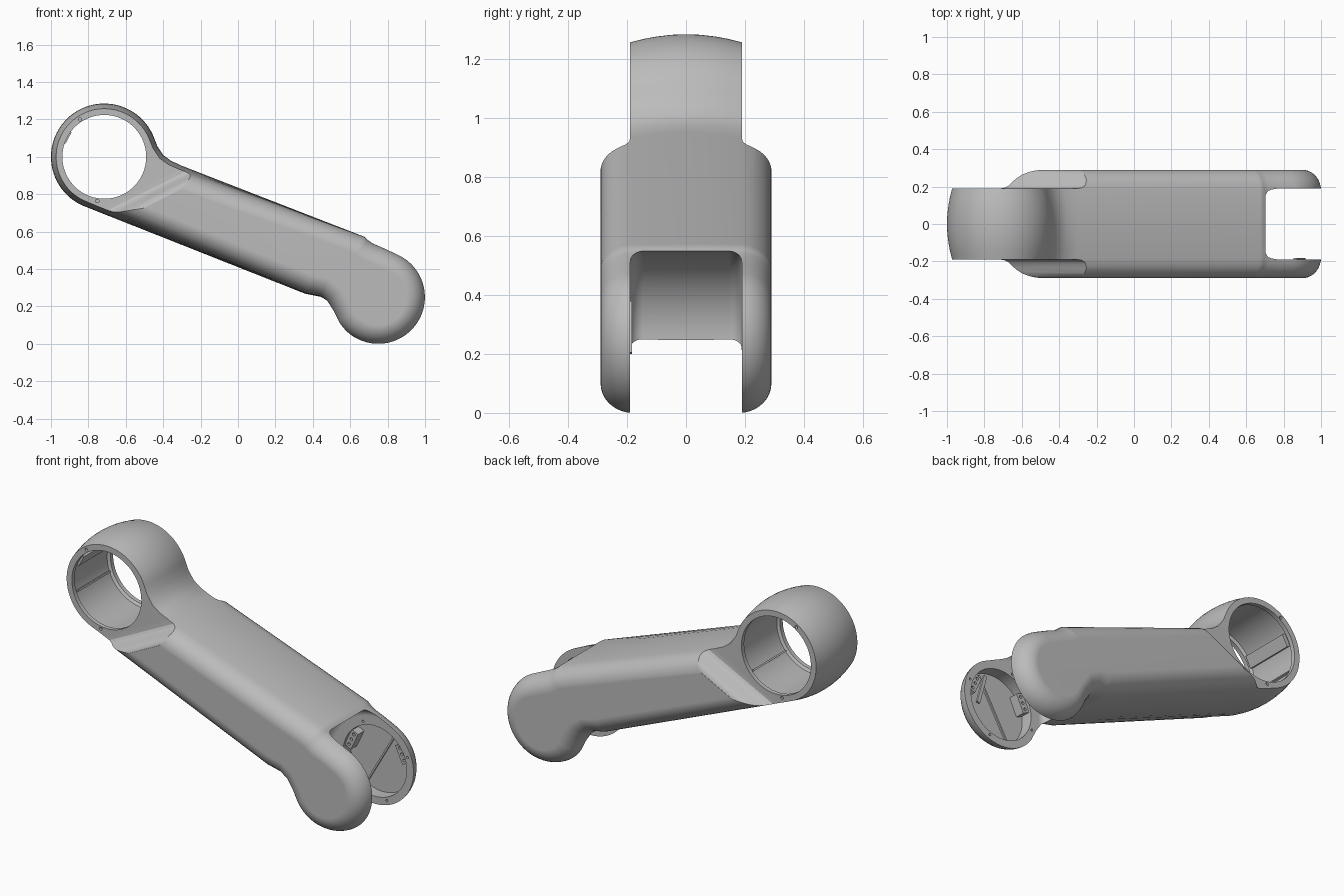
import bpy, bmesh
from math import sin, cos, pi, radians, sqrt
from mathutils import Vector, Matrix

cube = bpy.data.objects.get("Cube")
if cube:
    bpy.data.objects.remove(cube, do_unlink=True)

grey = bpy.data.materials.new("matte_grey")
grey.use_nodes = True
grey.diffuse_color = (0.5, 0.5, 0.5, 1)
grey.node_tree.nodes["Principled BSDF"].inputs["Base Color"].default_value = (0.5, 0.5, 0.5, 1)

RING, RING_R = Vector((-0.715, 1.0)), 0.285
FORK, FORK_R = Vector((0.75, 0.25)), 0.25
CHEEK, WIDE = 0.19, 0.29


def polar(centre, r, deg):
    return centre + r * Vector((cos(radians(deg)), sin(radians(deg))))


def arc(centre, r, start, end, n):
    return [polar(centre, r, start + (end - start) * i / n) for i in range(n + 1)]


def make(name, bm):
    bmesh.ops.recalc_face_normals(bm, faces=bm.faces)
    me = bpy.data.meshes.new(name)
    bm.to_mesh(me)
    bm.free()
    me.materials.append(grey)
    ob = bpy.data.objects.new(name, me)
    bpy.context.collection.objects.link(ob)
    return ob


def loft(name, rings):
    """Join equal closed loops and cap both ends."""
    bm = bmesh.new()
    loops = [[bm.verts.new(p) for p in ring] for ring in rings]
    n = len(loops[0])
    for a, b in zip(loops, loops[1:]):
        for i in range(n):
            j = (i + 1) % n
            bm.faces.new((a[i], a[j], b[j], b[i]))
    bm.faces.new(loops[0])
    bm.faces.new(loops[-1])
    return make(name, bm)


def lathe(name, centre, profile, n=96):
    """Solid of revolution about the y direction; profile holds (y, radius)."""
    return loft(name, [[(p.x, y, p.y) for p in arc(centre, r, 0, 360 - 360 / n, n - 1)]
                       for y, r in profile])


def block(name, centre, size, tilt=0):
    bm = bmesh.new()
    bmesh.ops.create_cube(bm, size=1)
    mat = Matrix.Translation(centre) @ Matrix.Rotation(-radians(tilt), 4, 'Y') @ Matrix.Diagonal((*size, 1))
    bmesh.ops.transform(bm, matrix=mat, verts=bm.verts)
    return make(name, bm)


def cut(target, cutter):
    mod = target.modifiers.new("cut", 'BOOLEAN')
    mod.operation, mod.solver, mod.object = 'DIFFERENCE', 'EXACT', cutter
    bpy.context.view_layer.objects.active = target
    bpy.ops.object.modifier_apply(modifier=mod.name)
    bpy.data.objects.remove(cutter, do_unlink=True)


# Side outline: ring, underside, fork eye, step, top edge and neck fillet
outline = arc(RING, RING_R, 20, 248.7, 64)
outline += [Vector(p) for p in ((0.36, 0.268), (0.40, 0.26), (0.44, 0.252), (0.475, 0.227), (0.51, 0.174))]
outline += arc(FORK, FORK_R, 212, 425, 64)
outline += [Vector(p) for p in ((0.78, 0.512), (0.72, 0.537), (0.695, 0.555), (0.675, 0.573),
                                (-0.30, 0.952), (-0.36, 0.98), (-0.40, 1.01), (-0.43, 1.055))]


def inward(i):
    a, b, c = outline[i - 1], outline[i], outline[(i + 1) % len(outline)]
    d, e = (b - a).normalized(), (c - b).normalized()
    n1, n2 = Vector((-d.y, d.x)), Vector((-e.y, e.x))
    return (n1 + n2) / (1 + n1.dot(n2))


normals = [inward(i) for i in range(len(outline))]


def section(y):
    """Outline inset by a slight crown and by the rounded side edge."""
    t = max(0, (abs(y) - 0.18) / (WIDE - 0.18))
    edge = 0.1 * (1 - sqrt(max(0, 1 - t * t)))
    crown = 0.028 * min(1, abs(y) / CHEEK) ** 2
    ring = []
    for p, n in zip(outline, normals):
        w = min(1, max(0, (0.6 - p.x) / 1.1))
        q = p + n * (edge + crown * w)
        ring.append((q.x, y, q.y))
    return ring


half = [0.05, 0.1, 0.14, 0.18] + [0.18 + 0.11 * sin(pi / 2 * k / 9) for k in range(1, 10)]
body = loft("arm_body", [section(y) for y in [-y for y in reversed(half)] + [0] + half])

# Narrow both cheeks beside the ring with an S-shaped shoulder
along, across = Vector((0.894, 0.447)), Vector((-0.447, 0.894))
shoulder = [(0.865, 0.31), (0.875, 0.289), (0.89, 0.281), (0.905, 0.262), (0.918, 0.232),
            (0.932, 0.205), (0.95, 0.192), (0.975, CHEEK), (2, CHEEK), (2, 0.4), (0.865, 0.4)]
for side in (-1, 1):
    rings = []
    for u in (-1.5, 1.5):
        pts = [(along * u + across * q, y) for q, y in shoulder]
        rings.append([(p.x, side * y, p.y) for p, y in pts])
    cut(body, loft("shoulder_cutter", rings))

# Ring bore with a wider middle
cut(body, lathe("bore_cutter", RING, [(-0.4, 0.224), (-0.165, 0.224), (-0.155, 0.238),
                                      (0.155, 0.238), (0.165, 0.224), (0.4, 0.224)]))

# Gap between the fork cheeks, with rounded corners
gap = [(CHEEK - 0.045 + 0.045 * sin(a), 0.258 + 0.045 * cos(a)) for a in (k * pi / 12 for k in range(7))]
cut(body, lathe("gap_cutter", FORK, [(-y, r) for y, r in reversed(gap)] + gap))

# Round recess inside each cheek
for side in (-1, 1):
    cut(body, lathe("recess_cutter", FORK, [(side * 0.17, 0.205), (side * 0.262, 0.205)]))

# Screw holes in the ring rim and the cheek rims
for side in (-1, 1):
    for deg in (123, 261):
        cut(body, lathe("screw_cutter", polar(RING, 0.239, deg),
                        [(side * 0.172, 0.009), (side * 0.21, 0.009)], 12))
    for deg in (20, 110, 200, 290):
        cut(body, lathe("screw_cutter", polar(FORK, 0.224, deg),
                        [(side * 0.17, 0.007), (side * 0.21, 0.007)], 12))

parts = [body]

# Screw blocks and a stiffening rib inside each cheek
for side, label in ((-1, "right"), (1, "left")):
    for k, deg in enumerate((25, 155)):
        c = polar(FORK, 0.18, deg)
        lug = block(f"{label}_screw_block_{k + 1}", (c.x, side * 0.236, c.y), (0.045, 0.06, 0.11), deg)
        for shift in (-0.035, 0, 0.035):
            h = c + shift * Vector((-sin(radians(deg)), cos(radians(deg))))
            cut(lug, lathe("lug_cutter", h, [(side * 0.2, 0.009), (side * 0.23, 0.009)], 12))
        parts.append(lug)
    parts.append(block(f"{label}_cheek_rib", (FORK.x, side * 0.258, FORK.y), (0.39, 0.012, 0.01), 60))

# Small latch on the right cheek, and ribs and a stop pad inside the bore
parts.append(block("latch_plate", (0.885, -0.19, 0.29), (0.02, 0.014, 0.18), 15))
for k, deg in enumerate((60, 200, 320)):
    c = polar(RING, 0.233, deg)
    parts.append(block(f"bore_rib_{k + 1}", (c.x, 0, c.y), (0.012, 0.3, 0.01), deg))
c = polar(RING, 0.228, 152)
parts.append(block("bore_stop_pad", (c.x, 0, c.y), (0.024, 0.3, 0.07), 152))

# Smooth shading with crisp edges
bpy.ops.object.select_all(action='DESELECT')
for ob in parts:
    ob.select_set(True)
bpy.context.view_layer.objects.active = body
bpy.ops.object.shade_smooth_by_angle(angle=radians(30))
weighted = body.modifiers.new("even_shading", 'WEIGHTED_NORMAL')
weighted.keep_sharp = True
